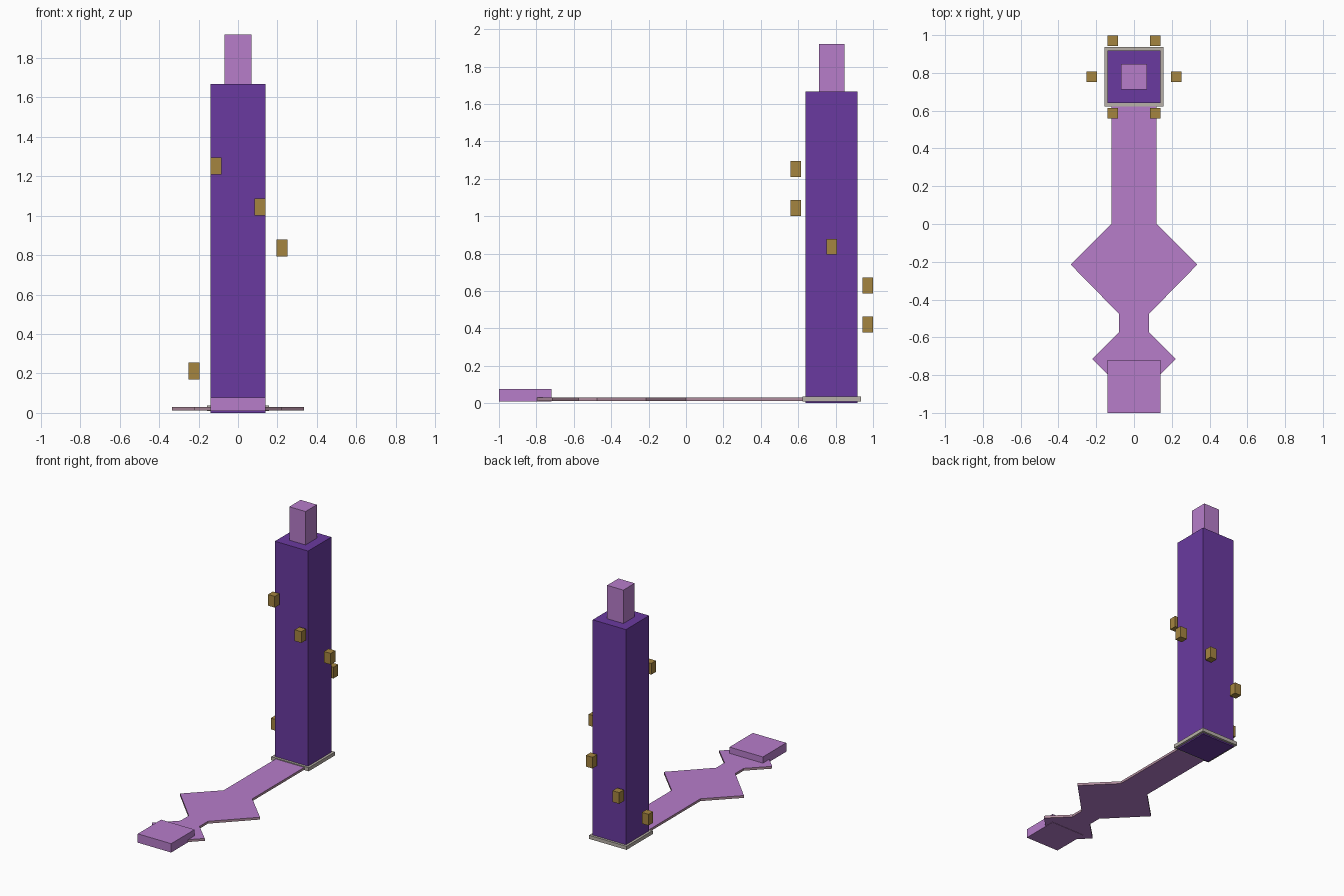
import bpy, bmesh, math

if "Cube" in bpy.data.objects:
    bpy.data.objects.remove(bpy.data.objects["Cube"])


def material(name, rgb):
    lin = [c / 12.92 if c <= 0.04045 else ((c + 0.055) / 1.055) ** 2.4
           for c in (v / 255 for v in rgb)]
    m = bpy.data.materials.new(name)
    m.diffuse_color = (*lin, 1)
    m.use_nodes = True
    m.node_tree.nodes["Principled BSDF"].inputs["Base Color"].default_value = m.diffuse_color
    return m


purple = material("deep purple", (106, 58, 160))
pink = material("orchid pink", (183, 125, 202))
rim = material("dusty pink edge", (176, 140, 158))
gold = material("old gold", (165, 133, 64))
grey = material("warm grey", (184, 177, 168))


def prism(name, outline, z0, z1, mats):
    """Extrude a flat outline; the second material, if any, goes on the sides."""
    bm = bmesh.new()
    base = bm.faces.new([bm.verts.new((x, y, z0)) for x, y in outline])
    top = bmesh.ops.extrude_face_region(bm, geom=[base])["geom"]
    for v in top:
        if isinstance(v, bmesh.types.BMVert):
            v.co.z = z1
    bmesh.ops.recalc_face_normals(bm, faces=bm.faces)
    for f in bm.faces:
        f.material_index = 1 if len(mats) > 1 and abs(f.normal.z) < 0.5 else 0
    me = bpy.data.meshes.new(name)
    bm.to_mesh(me)
    bm.free()
    for m in mats:
        me.materials.append(m)
    ob = bpy.data.objects.new(name, me)
    bpy.context.collection.objects.link(ob)
    return ob


def box(name, cx, cy, hx, hy, z0, z1, mat):
    corners = [(cx - hx, cy - hy), (cx + hx, cy - hy),
               (cx + hx, cy + hy), (cx - hx, cy + hy)]
    return prism(name, corners, z0, z1, [mat])


CY = 0.779  # centre line of the tower

# Tower, its inner core and the collar at its foot
box("tower", 0, CY, 0.139, 0.139, 0, 1.667, purple)
box("core_post", 0, CY, 0.068, 0.068, 0.002, 1.92, pink)
box("collar", 0, CY, 0.157, 0.157, 0.01, 0.037, grey)

# Flat path with two diamond-shaped widenings, mirrored about x
half = [(0.12, 0.64), (0.12, 0), (0.335, -0.215), (0.08, -0.475),
        (0.08, -0.575), (0.222, -0.715), (0.08, -0.857)]
prism("flat_path", half + [(-x, y) for x, y in reversed(half)],
      0.012, 0.03, [pink, rim])

# Raised block at the end of the path
box("end_block", 0, -0.86, 0.14, 0.14, 0.01, 0.077, pink)

# Small floating blocks spiralling down around the tower
for i in range(6):
    a = math.radians(240 + 60 * i)
    box(f"floating_block_{i + 1}", 0.223 * math.cos(a), CY + 0.222 * math.sin(a),
        0.028, 0.028, 1.21 - 0.208 * i, 1.295 - 0.208 * i, gold)
